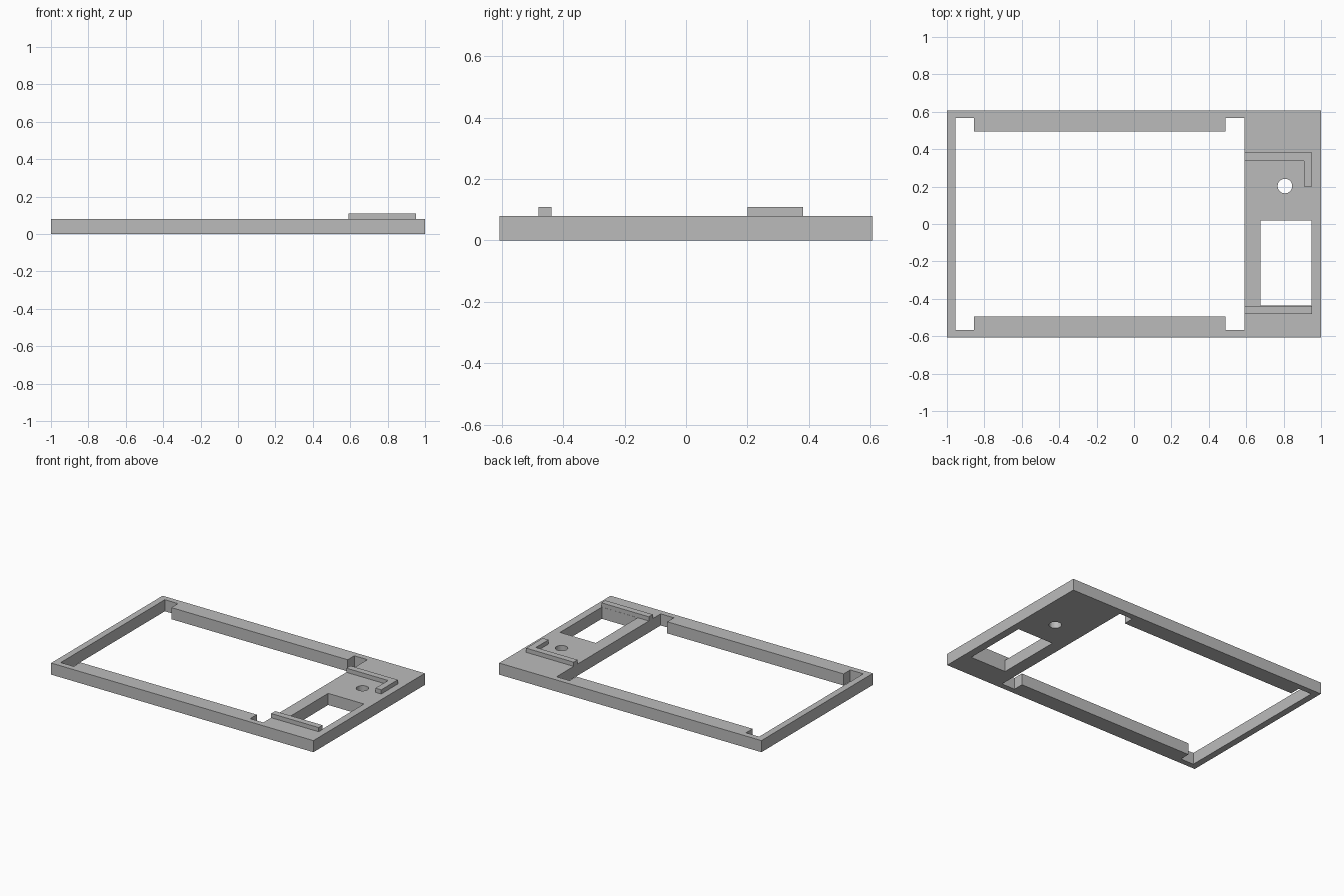
import bpy, bmesh, math

if "Cube" in bpy.data.objects:
    bpy.data.objects.remove(bpy.data.objects["Cube"])

grey = bpy.data.materials.new("plain grey")
grey.diffuse_color = (0.5, 0.5, 0.5, 1)
grey.use_nodes = True
grey.node_tree.nodes["Principled BSDF"].inputs["Base Color"].default_value = grey.diffuse_color


def rect(x0, x1, y0, y1):
    return [(x0, y0), (x1, y0), (x1, y1), (x0, y1)]


def extruded(name, loops, z0, z1):
    """Solid from an outer outline plus any hole outlines."""
    bm = bmesh.new()
    for loop in loops:
        vs = [bm.verts.new((x, y, z0)) for x, y in loop]
        for i, v in enumerate(vs):
            bm.edges.new((v, vs[(i + 1) % len(vs)]))
    bmesh.ops.triangle_fill(bm, use_beauty=True, use_dissolve=False, edges=bm.edges[:])
    top = bmesh.ops.extrude_face_region(bm, geom=bm.faces[:], use_keep_orig=True)["geom"]
    bmesh.ops.translate(bm, vec=(0, 0, z1 - z0),
                        verts=[g for g in top if isinstance(g, bmesh.types.BMVert)])
    bmesh.ops.recalc_face_normals(bm, faces=bm.faces[:])
    mesh = bpy.data.meshes.new(name)
    bm.to_mesh(mesh)
    bm.free()
    mesh.materials.append(grey)
    ob = bpy.data.objects.new(name, mesh)
    bpy.context.collection.objects.link(ob)
    return ob


T, R = 0.08, 0.109      # plate top, rib top

# Large opening with a notch in each corner, mirrored front to back
half = [(-0.955, 0.567), (-0.855, 0.567), (-0.855, 0.495),
        (0.49, 0.495), (0.49, 0.567), (0.59, 0.567)]
opening = half + [(x, -y) for x, y in reversed(half)]

# Round screw hole
hole = [(0.807 + 0.039 * math.cos(a), 0.203 + 0.039 * math.sin(a))
        for a in (math.tau * i / 32 for i in range(32))]

# Frame plate
extruded("frame_plate",
         [rect(-1, 1, -0.607, 0.607), opening, rect(0.675, 0.948, -0.437, 0.018), hole],
         0, T)

# Raised guide ribs on the wide end
extruded("straight_rib", [rect(0.59, 0.952, -0.481, -0.438)], T, R)
extruded("corner_rib", [[(0.59, 0.338), (0.908, 0.338), (0.908, 0.2), (0.952, 0.2),
                         (0.952, 0.381), (0.59, 0.381)]], T, R)
